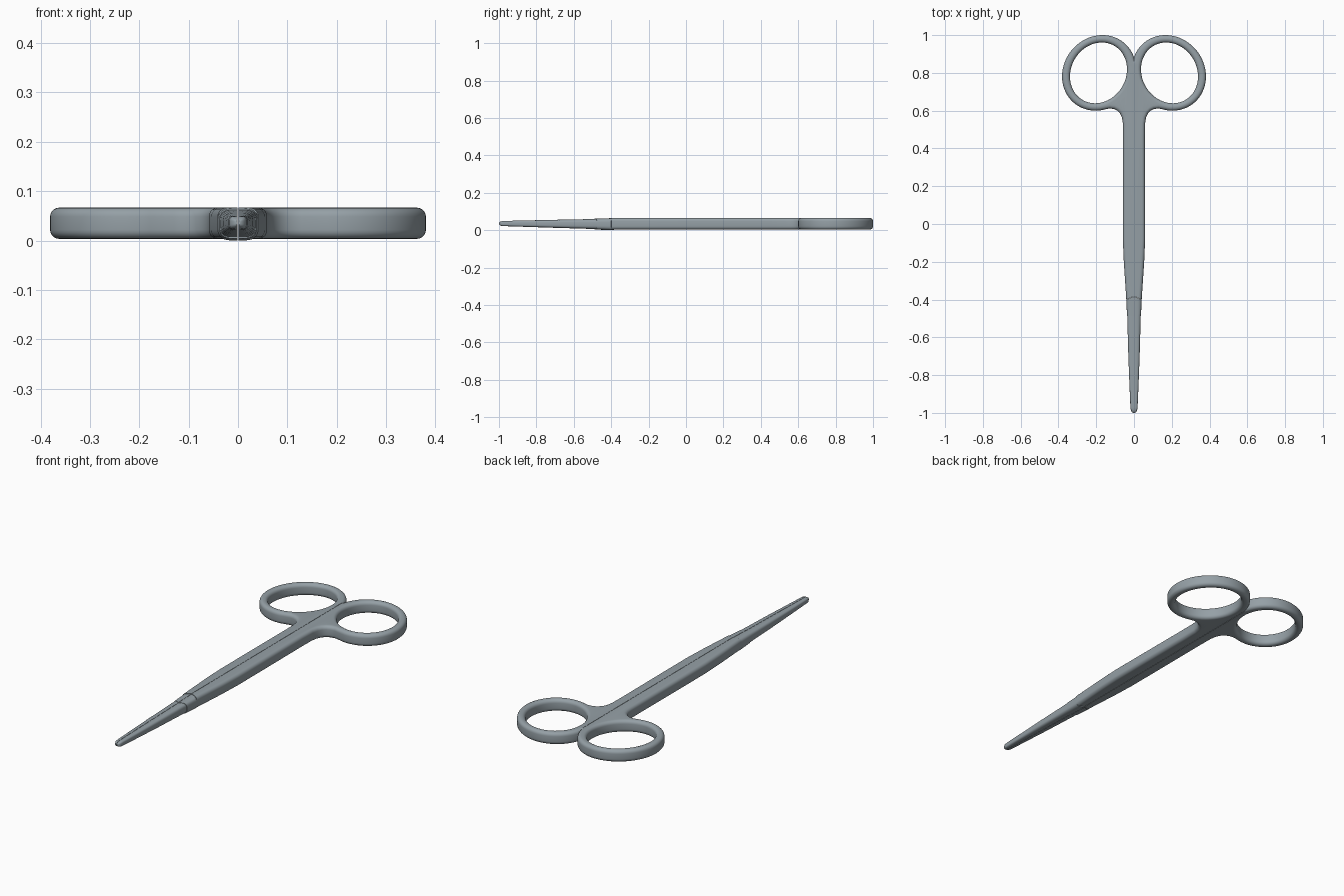
import bpy, bmesh, math

if "Cube" in bpy.data.objects:
    bpy.data.objects.remove(bpy.data.objects["Cube"], do_unlink=True)

STEEL = (0.30, 0.35, 0.38, 1.0)
BEVEL = 0.018      # edge rounding of the handles
SEAM = 0.0008      # half the gap between the two halves
Z_MID, Z_HALF = 0.035, 0.0315

steel = bpy.data.materials.new("brushed_steel")
steel.use_nodes = True
steel.diffuse_color = STEEL
steel.node_tree.nodes["Principled BSDF"].inputs["Base Color"].default_value = STEEL


def cut(bm, point, normal):
    """Trim away the side behind the plane and close the opening."""
    res = bmesh.ops.bisect_plane(bm, geom=bm.verts[:] + bm.edges[:] + bm.faces[:],
                                 plane_co=point, plane_no=normal, clear_inner=True)
    edges = [g for g in res["geom_cut"] if isinstance(g, bmesh.types.BMEdge)]
    bmesh.ops.holes_fill(bm, edges=edges, sides=0)


def finish(bm, name):
    """Turn a half into a mirrored, smooth-shaded object."""
    bmesh.ops.recalc_face_normals(bm, faces=bm.faces[:])
    mesh = bpy.data.meshes.new(name)
    bm.to_mesh(mesh)
    bm.free()
    mesh.materials.clear()
    mesh.materials.append(steel)
    ob = bpy.data.objects.new(name, mesh)
    bpy.context.collection.objects.link(ob)
    mirror = ob.modifiers.new("other_half", 'MIRROR')
    mirror.use_mirror_merge = False
    bpy.ops.object.select_all(action='DESELECT')
    ob.select_set(True)
    bpy.context.view_layer.objects.active = ob
    bpy.ops.object.shade_smooth_by_angle(angle=math.radians(40))
    return ob


def ring(cx, rx, ry, start, end, steps):
    """Points on a slightly slanted ellipse."""
    pts = []
    for i in range(steps + 1):
        a = math.radians(start + (end - start) * i / steps)
        dy = ry * math.sin(a)
        pts.append((cx + rx * math.cos(a) - 0.1 * dy, 0.80 + dy))
    return pts


def outline_mesh(outlines):
    """Filled outline with rounded rims."""
    curve = bpy.data.curves.new("handle_outline", 'CURVE')
    curve.dimensions = '2D'
    curve.fill_mode = 'BOTH'
    curve.extrude = Z_HALF - BEVEL
    curve.bevel_depth = BEVEL
    curve.bevel_resolution = 4
    for pts in outlines:
        spline = curve.splines.new('POLY')
        spline.points.add(len(pts) - 1)
        for p, (x, y) in zip(spline.points, pts):
            p.co = (x, y, 0, 1)
        spline.use_cyclic_u = True
    ob = bpy.data.objects.new("handle_outline", curve)
    bpy.context.collection.objects.link(ob)
    bpy.context.view_layer.update()
    mesh = bpy.data.meshes.new_from_object(
        ob.evaluated_get(bpy.context.evaluated_depsgraph_get()))
    bm = bmesh.new()
    bm.from_mesh(mesh)
    bpy.data.objects.remove(ob)
    bpy.data.curves.remove(curve)
    bpy.data.meshes.remove(mesh)
    bmesh.ops.remove_doubles(bm, verts=bm.verts[:], dist=0.00002)
    bmesh.ops.translate(bm, verts=bm.verts[:], vec=(0, 0, Z_MID))
    return bm


def loft(sections, sides=32):
    """Rounded-box sections (y, half width, bottom, top) joined along y."""
    bm = bmesh.new()
    loops = []
    for y, w, lo, hi in sections:
        loop = []
        for i in range(sides):
            a = math.tau * (i + 0.5) / sides
            c, s = math.cos(a), math.sin(a)
            x = math.copysign(abs(c) ** 0.55, c) * w
            z = (lo + hi) / 2 + math.copysign(abs(s) ** 0.55, s) * (hi - lo) / 2
            loop.append(bm.verts.new((x, y, z)))
        loops.append(loop)
    for a, b in zip(loops, loops[1:]):
        for i in range(sides):
            j = (i + 1) % sides
            bm.faces.new((a[i], a[j], b[j], b[i]))
    bm.faces.new(loops[0])
    bm.faces.new(loops[-1])
    return bm


# Finger rings and shanks, one outline per half
outer = ring(0.185, 0.177, 0.182, 162, -97, 64)
outer += [(0.13, 0.630), (0.10, 0.626), (0.078, 0.615), (0.060, 0.597),
          (0.047, 0.570), (0.041, 0.535), (0.040, 0.45), (0.041, 0.1),
          (0.041, -0.08), (0.036, -0.2), (0.024, -0.38), (0.021, -0.5),
          (-0.03, -0.5), (-0.03, 0.83)]
hole = ring(0.188, 0.168, 0.179, 0, 360, 72)[:-1]
bm = outline_mesh([outer, hole])
cut(bm, (SEAM, 0, 0), (1, 0, 0))
cut(bm, (0, -0.383, 0), (0.4, 1, 0))
finish(bm, "finger_rings_and_shanks")

# Box joint with arrow-shaped ends
bm = loft([(-0.384, 0.041, 0.0, 0.065), (-0.49, 0.0375, 0.004, 0.062)])
cut(bm, (SEAM, 0, 0), (1, 0, 0))
for v in bm.verts:
    v.co.y += v.co.x * (-0.4 if v.co.y > -0.44 else 0.4)
finish(bm, "box_joint")

# Tapered blades with a blunt rounded nose
bm = loft([(-0.40, 0.038, 0.004, 0.062), (-0.50, 0.0355, 0.007, 0.060),
           (-0.70, 0.030, 0.013, 0.056), (-0.88, 0.023, 0.019, 0.052),
           (-0.97, 0.019, 0.022, 0.050), (-0.985, 0.017, 0.023, 0.049),
           (-0.995, 0.012, 0.027, 0.045), (-1.0, 0.005, 0.032, 0.040)])
cut(bm, (SEAM, 0, 0), (1, 0, 0))
finish(bm, "blades")
